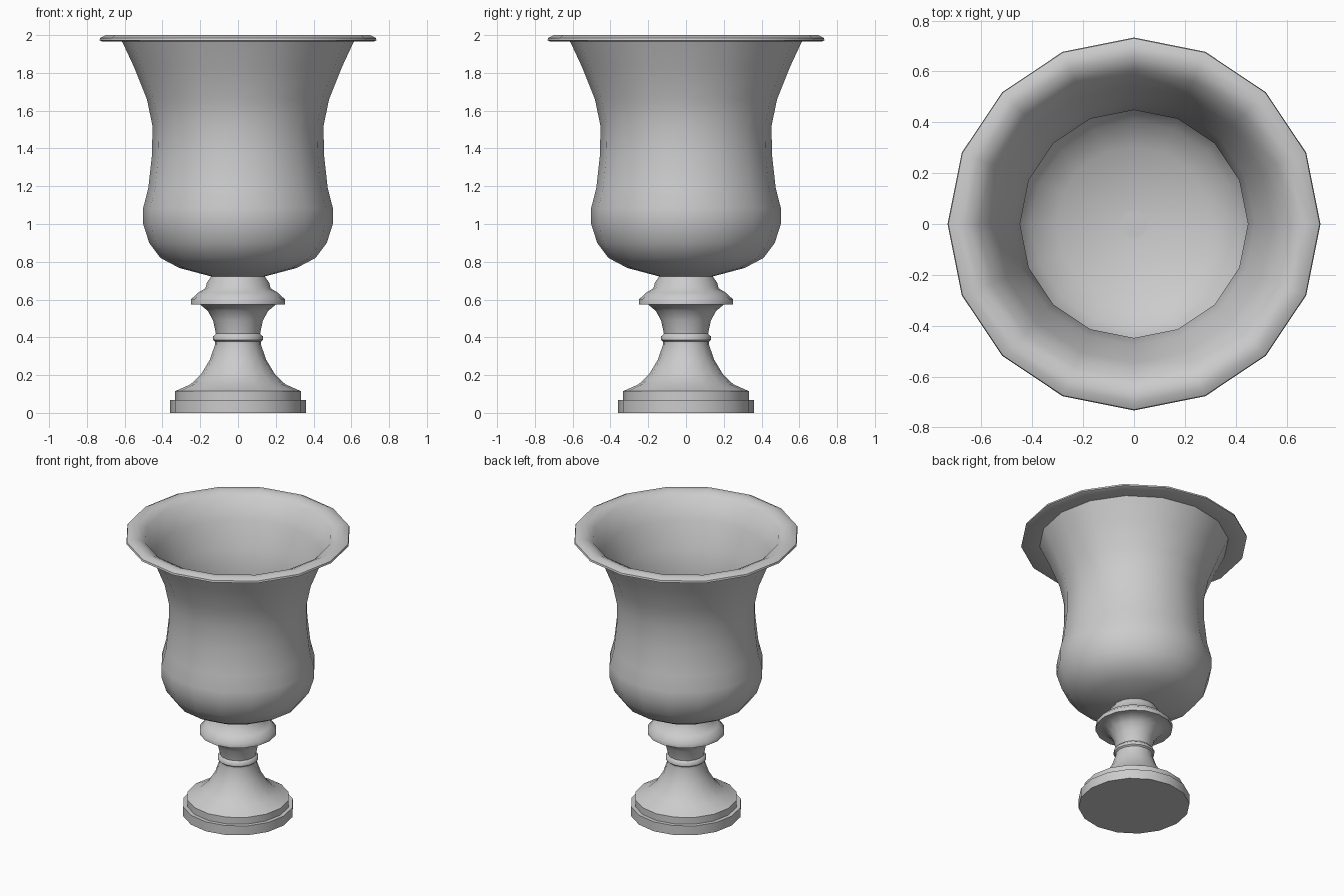
import bpy
import bmesh
from math import cos, sin, tau, radians

SIDES = 16
WALL = 0.005

cube = bpy.data.objects.get("Cube")
if cube:
    bpy.data.objects.remove(cube, do_unlink=True)

stone = bpy.data.materials.new("grey_stone")
stone.use_nodes = True
grey = (0.6, 0.6, 0.6, 1)
stone.diffuse_color = grey
stone.node_tree.nodes["Principled BSDF"].inputs["Base Color"].default_value = grey


def lathe(name, profile):
    """Spin (radius, height) points about z; zero radius makes a pole."""
    bm = bmesh.new()
    rings = []
    for r, z in profile:
        if r == 0:
            rings.append([bm.verts.new((0, 0, z))] * SIDES)
        else:
            rings.append([bm.verts.new((r * cos(tau * i / SIDES), r * sin(tau * i / SIDES), z))
                          for i in range(SIDES)])
    for low, high in zip(rings, rings[1:]):
        for i in range(SIDES):
            j = (i + 1) % SIDES
            corners = dict.fromkeys((low[i], low[j], high[j], high[i]))
            bm.faces.new(list(corners))
    bmesh.ops.recalc_face_normals(bm, faces=bm.faces)
    mesh = bpy.data.meshes.new(name)
    bm.to_mesh(mesh)
    bm.free()
    mesh.materials.append(stone)
    obj = bpy.data.objects.new(name, mesh)
    bpy.context.collection.objects.link(obj)
    bpy.ops.object.select_all(action="DESELECT")
    obj.select_set(True)
    bpy.context.view_layer.objects.active = obj
    bpy.ops.object.shade_smooth_by_angle(angle=radians(50))
    return obj


# Stepped foot, flared stem with its ring, and the collar under the bowl
lathe("pedestal", [
    (0, 0), (0.36, 0), (0.36, 0.067), (0.333, 0.067), (0.333, 0.115),
    (0.25, 0.152), (0.195, 0.205), (0.15, 0.28), (0.122, 0.36),
    (0.122, 0.378), (0.132, 0.386), (0.132, 0.405), (0.122, 0.414),
    (0.117, 0.42), (0.132, 0.49), (0.16, 0.54), (0.2, 0.573),
    (0.25, 0.573), (0.25, 0.6), (0.21, 0.637), (0.172, 0.66),
    (0.165, 0.69), (0.14, 0.724), (0, 0.724)])

# Thin-walled bowl: outside up to the lip, then back down the inside
wall = [(0.14, 0.722), (0.31, 0.767), (0.41, 0.82), (0.47, 0.9),
        (0.502, 1.0), (0.502, 1.085), (0.475, 1.19), (0.455, 1.37),
        (0.453, 1.52), (0.482, 1.66), (0.55, 1.83), (0.613, 1.965)]
lip = [(0.715, 1.965), (0.733, 1.972), (0.73, 1.985), (0.7, 2.0), (0.66, 1.997)]
inside = [(r - WALL, z + WALL) for r, z in reversed(wall)]
lathe("bowl", [(0, 0.715)] + wall + lip + inside + [(0, 0.722)])
